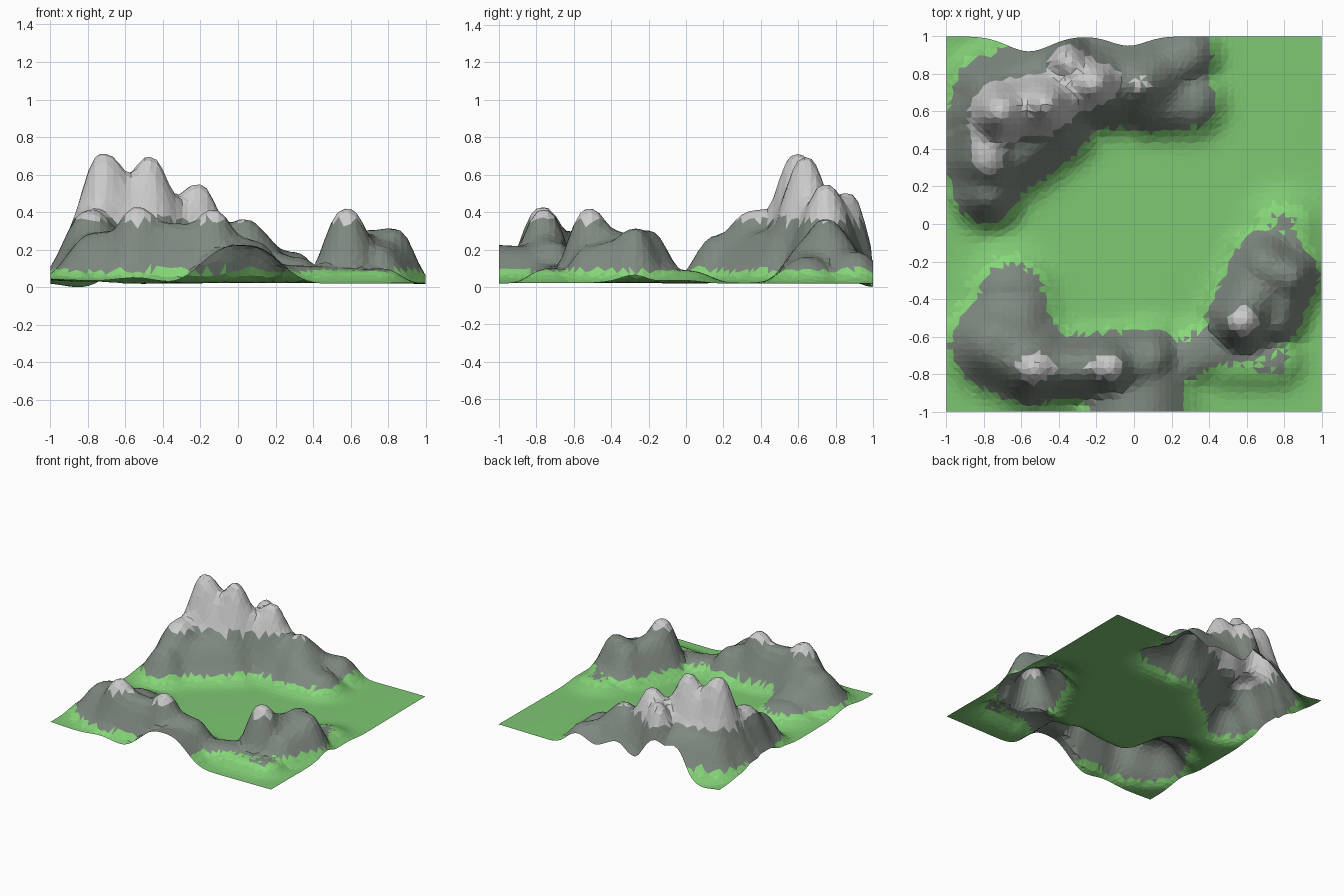
import bpy, bmesh, math, random
from mathutils import Vector

if "Cube" in bpy.data.objects:
    bpy.data.objects.remove(bpy.data.objects["Cube"])
random.seed(4)
N = 60

# ridges: start x, y, height, end x, y, height, radius
NORTH_WEST = [(-.71, .60, .57, -.47, .64, .55, .18), (-.47, .64, .48, -.21, .75, .40, .17),
              (-.36, .86, .40, -.21, .76, .38, .14), (-.21, .75, .36, .05, .76, .28, .20),
              (.05, .76, .22, .28, .90, .17, .15), (.08, .66, .20, .30, .65, .14, .16),
              (-.78, .55, .39, -.79, .36, .33, .18), (-.79, .36, .30, -.78, .18, .25, .16),
              (-.70, .36, .27, -.45, .55, .30, .20), (-.75, .70, .30, -.50, .80, .30, .18)]
SOUTH_WEST = [(-.55, -.77, .33, -.13, -.76, .31, .15), (-.13, -.76, .29, .08, -.71, .22, .15),
              (.02, -1.05, .21, .02, -.88, .20, .25), (-.74, -.64, .26, -.55, -.73, .29, .20),
              (-.65, -.55, .20, -.65, -.37, .12, .20), (.20, -.75, .10, .50, -.62, .09, .15)]
SOUTH_EAST = [(.58, -.50, .32, .70, -.21, .23, .16), (.70, -.21, .25, .83, -.28, .25, .13),
              (.83, -.28, .25, .75, -.50, .20, .14), (.78, -.15, .10, .80, -.02, .07, .18),
              (.50, -.72, .07, .75, -.72, .08, .14)]
# single summits: x, y, height, radius
SUMMITS = [(-.71, .60, .60, .16), (-.47, .64, .54, .12), (-.35, .87, .42, .12), (-.21, .74, .41, .12),
           (.04, .75, .28, .12), (-.53, -.77, .33, .13), (-.13, -.76, .32, .13), (.58, -.52, .36, .14)]
RIDGES = NORTH_WEST + SOUTH_WEST + SOUTH_EAST
RIDGES += [(x, y, h, x, y, h, r) for x, y, h, r in SUMMITS]


def height(x, y):
    """Blend all ridges with a soft maximum over a gently uneven floor."""
    total = 0
    for ax, ay, ah, bx, by, bh, r in RIDGES:
        dx, dy = bx - ax, by - ay
        t = ((x - ax) * dx + (y - ay) * dy) / (dx * dx + dy * dy + 1e-9)
        t = max(0, min(1, t))
        d = math.hypot(x - ax - t * dx, y - ay - t * dy) / r
        total += ((ah + (bh - ah) * t) * math.exp(-min(d, 4) ** 2.8)) ** 4.5
    floor = .026 + .004 * math.sin(3 * x + 1) * math.cos(2.5 * y) + .05 * max(0, -x - .6) * (y < .5)
    floor -= .027 * math.exp(-((x + .84) / .12) ** 2 - ((y - .98) / .1) ** 2)
    return floor + total ** (1 / 4.5)


def back_notch(x):
    """The back edge curves inward in two places."""
    return .08 * math.exp(-((x + .56) / .16) ** 2) + .05 * math.exp(-((x + .03) / .13) ** 2)


def material(name, rgb):
    m = bpy.data.materials.new(name)
    m.diffuse_color = (*rgb, 1)
    m.use_nodes = True
    m.node_tree.nodes["Principled BSDF"].inputs["Base Color"].default_value = m.diffuse_color
    return m


# terrain sheet
bm = bmesh.new()
bmesh.ops.create_grid(bm, x_segments=N, y_segments=N, size=1)
for v in bm.verts:
    x, y = v.co.x, v.co.y
    if abs(x) < .99 and abs(y) < .99:
        x += random.uniform(-.006, .006)
        y += random.uniform(-.006, .006)
    y -= back_notch(x) * max(0, (y - .7) / .3)
    v.co = Vector((x, y, height(x, y)))
low = min(v.co.z for v in bm.verts)
for v in bm.verts:
    v.co.z -= low
bmesh.ops.triangulate(bm, faces=bm.faces[:])

# colour bands by height: meadow, bright slope grass, rock, pale summit
for f in bm.faces:
    z = f.calc_center_median().z + random.uniform(-.012, .012)
    f.material_index = sum(z > level for level in (.06, .09, .355))
mesh = bpy.data.meshes.new("mountain_terrain")
bm.to_mesh(mesh)
bm.free()
for name, rgb in (("meadow", (.21, .58, .17)), ("slope_grass", (.24, .68, .19)),
                  ("rock", (.21, .25, .215)), ("summit", (.62, .62, .62))):
    mesh.materials.append(material(name, rgb))
terrain = bpy.data.objects.new("mountain_terrain", mesh)
bpy.context.collection.objects.link(terrain)
